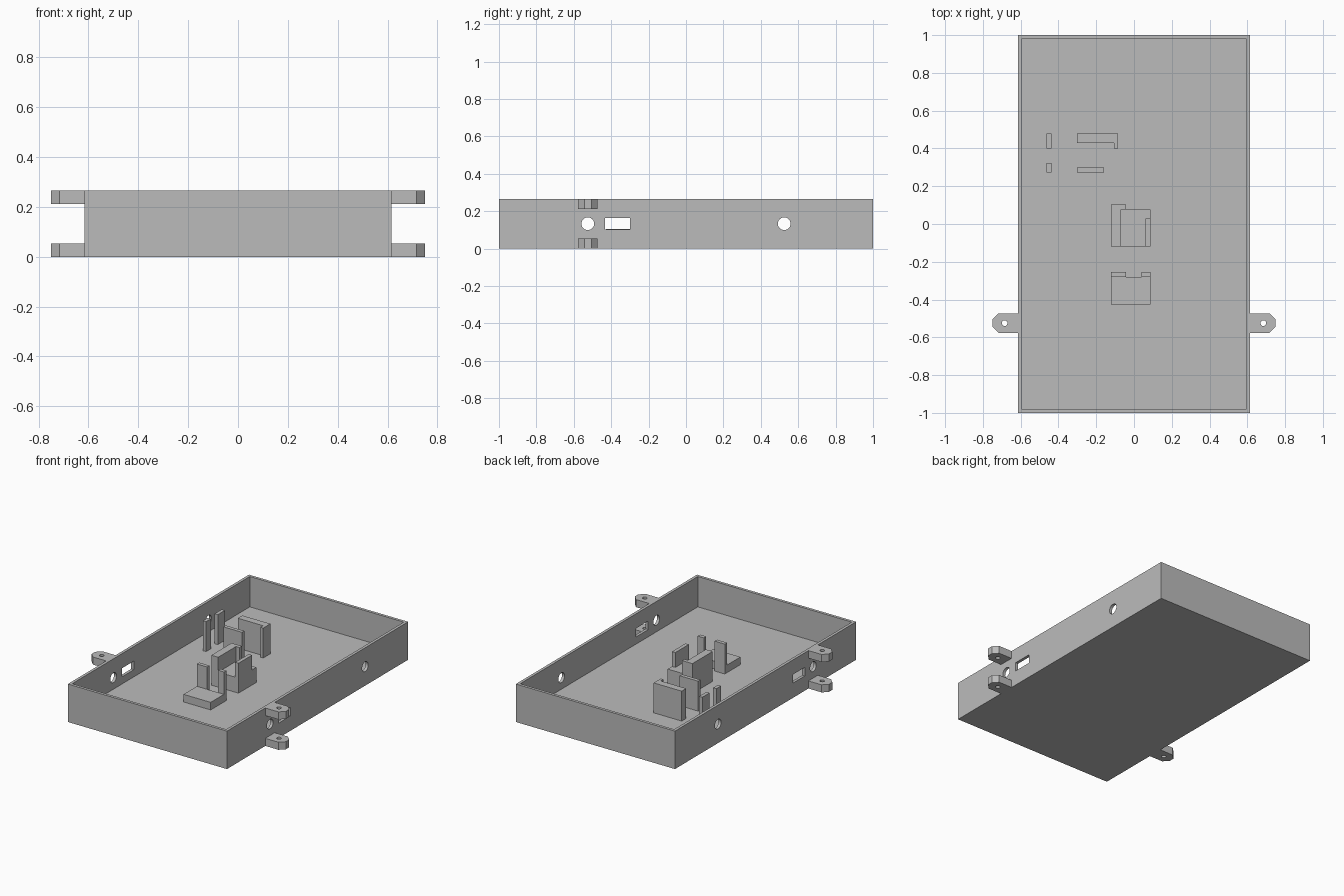
import bpy
import bmesh
from mathutils import Matrix

if "Cube" in bpy.data.objects:
    bpy.data.objects.remove(bpy.data.objects["Cube"], do_unlink=True)

grey = bpy.data.materials.new("plain grey")
grey.use_nodes = True
colour = (0.5, 0.5, 0.5, 1)
grey.diffuse_color = colour
grey.node_tree.nodes["Principled BSDF"].inputs["Base Color"].default_value = colour

HALF_X, HALF_Y, TOP = 0.615, 1.0, 0.265
WALL, FLOOR = 0.02, 0.053
POST_TOP = 0.262
EAR_Y = -0.525


def make(name, bm):
    bmesh.ops.recalc_face_normals(bm, faces=bm.faces)
    mesh = bpy.data.meshes.new(name)
    bm.to_mesh(mesh)
    bm.free()
    mesh.materials.append(grey)
    obj = bpy.data.objects.new(name, mesh)
    bpy.context.collection.objects.link(obj)
    return obj


def box(name, x, y, z):
    bm = bmesh.new()
    size = [b - a for a, b in (x, y, z)]
    mid = [(a + b) / 2 for a, b in (x, y, z)]
    bmesh.ops.create_cube(bm, size=1, matrix=Matrix.Translation(mid) @ Matrix.Diagonal((*size, 1)))
    return make(name, bm)


def prism(name, outline, z0, z1):
    bm = bmesh.new()
    face = bm.faces.new([bm.verts.new((x, y, z0)) for x, y in outline])
    top = bmesh.ops.extrude_face_region(bm, geom=[face])["geom"]
    verts = [v for v in top if isinstance(v, bmesh.types.BMVert)]
    bmesh.ops.translate(bm, verts=verts, vec=(0, 0, z1 - z0))
    return make(name, bm)


def rod(name, centre, radius, depth, axis):
    turn = Matrix.Rotation(1.5707963, 4, "Y") if axis == "X" else Matrix.Identity(4)
    bm = bmesh.new()
    bmesh.ops.create_cone(bm, cap_ends=True, segments=32, radius1=radius, radius2=radius,
                          depth=depth, matrix=Matrix.Translation(centre) @ turn)
    return make(name, bm)


def cut(obj, cutter):
    cutter.hide_render = True
    mod = obj.modifiers.new("cut", "BOOLEAN")
    mod.operation = "DIFFERENCE"
    mod.solver = "EXACT"
    mod.object = cutter
    bpy.context.view_layer.objects.active = obj
    bpy.ops.object.modifier_apply(modifier=mod.name)
    bpy.data.objects.remove(cutter, do_unlink=True)


# Open tray with round and rectangular ports through both long walls
tray = box("tray", (-HALF_X, HALF_X), (-HALF_Y, HALF_Y), (0, TOP))
inner_x, inner_y = HALF_X - WALL, HALF_Y - WALL
cut(tray, box("cavity", (-inner_x, inner_x), (-inner_y, inner_y), (FLOOR, 0.5)))
for y in (EAR_Y, -EAR_Y):
    cut(tray, rod("round_port", (0, y, 0.133), 0.034, 2, "X"))
cut(tray, box("slot_port", (-1, 1), (-0.433, -0.3), (0.103, 0.163)))

# Chamfered mounting ears, a pair on each side
for side, label in ((1, "left"), (-1, "right")):
    for z0, level in ((0, "lower"), (TOP - FLOOR, "upper")):
        half = [(HALF_X - 0.005, 0.052), (0.717, 0.052), (0.75, 0.019)]
        outline = [(side * x, EAR_Y + d) for x, d in half]
        outline += [(side * x, EAR_Y - d) for x, d in reversed(half)]
        ear = prism(f"{label}_{level}_ear", outline, z0, z0 + FLOOR)
        cut(ear, rod("screw_hole", (side * 0.685, EAR_Y, z0), 0.015, 0.3, "Z"))

# Front rest: a low slab with two stops behind it
BASE = FLOOR - 0.003
box("front_rest", (-0.122, 0.088), (-0.427, -0.28), (BASE, 0.106))
box("front_rest_stop_right", (-0.122, -0.043), (-0.28, -0.254), (BASE, POST_TOP))
box("front_rest_stop_left", (0.04, 0.088), (-0.28, -0.254), (BASE, POST_TOP))

# Middle holder: raised block between an L-shaped wall and a short wall
prism("holder_corner_wall", [(-0.122, -0.12), (-0.069, -0.12), (-0.069, 0.077), (-0.043, 0.077),
                             (-0.043, 0.103), (-0.122, 0.103)], BASE, POST_TOP)
box("holder_block", (-0.069, 0.088), (-0.12, 0.077), (BASE, 0.158))
box("holder_side_wall", (0.062, 0.088), (-0.12, 0.029), (BASE, POST_TOP))

# Rear clamp: hooked wall, facing bar and two end posts
prism("rear_hook_wall", [(-0.303, 0.43), (-0.107, 0.43), (-0.107, 0.401), (-0.086, 0.401),
                         (-0.086, 0.48), (-0.303, 0.48)], BASE, POST_TOP)
box("rear_bar", (-0.303, -0.16), (0.272, 0.298), (BASE, POST_TOP))
box("rear_post_back", (-0.462, -0.437), (0.401, 0.48), (BASE, POST_TOP))
box("rear_post_front", (-0.462, -0.437), (0.272, 0.324), (BASE, POST_TOP))
